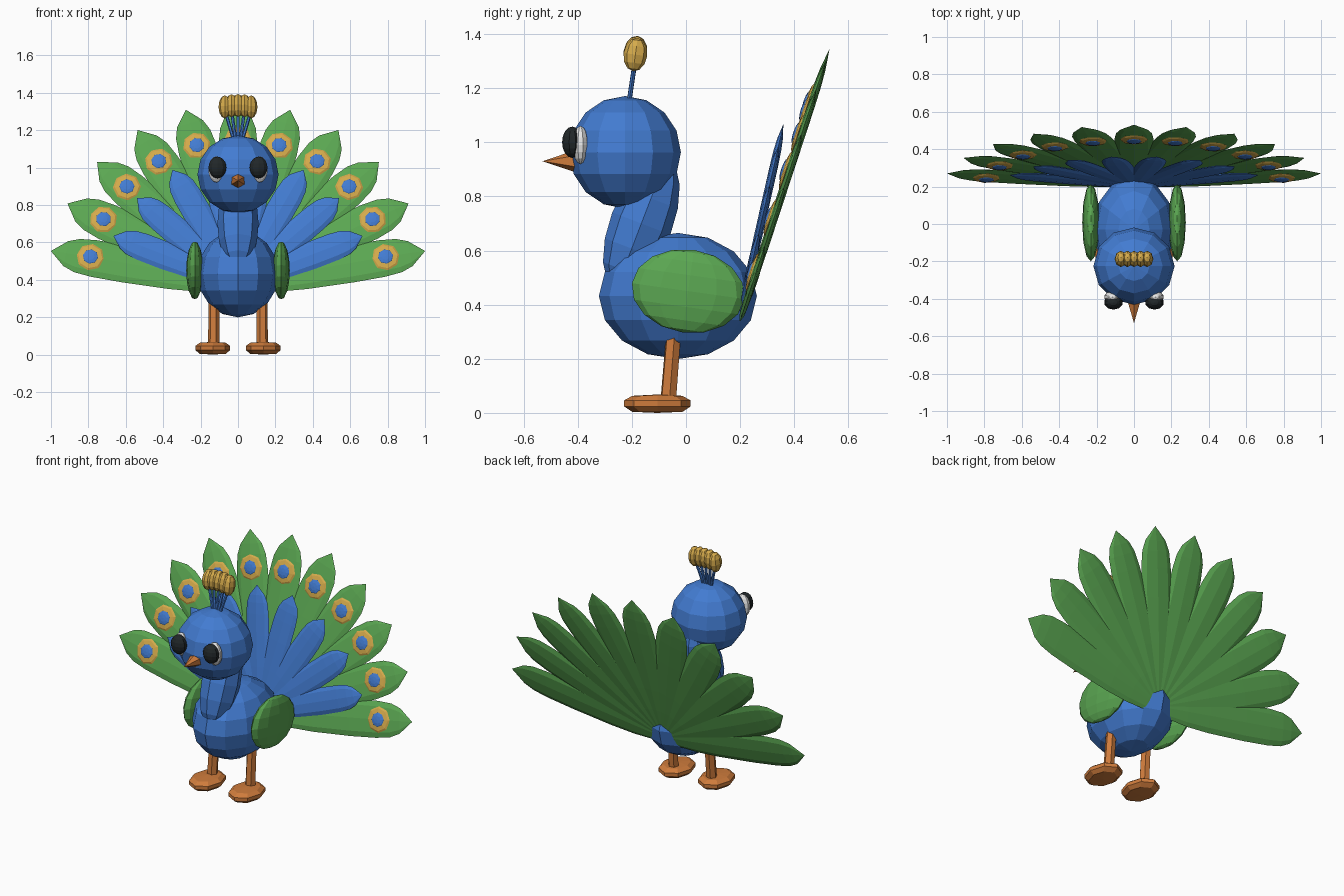
import bpy, bmesh, math
from mathutils import Matrix, Vector

if "Cube" in bpy.data.objects:
    bpy.data.objects.remove(bpy.data.objects["Cube"])


def material(name, rgb):
    m = bpy.data.materials.new(name)
    m.diffuse_color = (*rgb, 1)
    m.use_nodes = True
    m.node_tree.nodes["Principled BSDF"].inputs["Base Color"].default_value = m.diffuse_color
    return m


BLUE = material("blue", (0.055, 0.20, 0.64))
GREEN = material("green", (0.105, 0.39, 0.085))
GOLD = material("gold", (0.66, 0.40, 0.07))
ORANGE = material("orange", (0.62, 0.20, 0.045))
BLACK = material("black", (0.015, 0.02, 0.022))
WHITE = material("white", (0.85, 0.85, 0.85))


def finish(name, bm, mat, matrix):
    bmesh.ops.recalc_face_normals(bm, faces=bm.faces)
    me = bpy.data.meshes.new(name)
    bm.to_mesh(me)
    bm.free()
    me.transform(matrix)
    me.materials.append(mat)
    ob = bpy.data.objects.new(name, me)
    bpy.context.collection.objects.link(ob)
    return ob


def ball(name, loc, size, mat, seg=12, rings=8, rot=Matrix(), parent=Matrix()):
    """Faceted ellipsoid; size holds the three half axes."""
    bm = bmesh.new()
    bmesh.ops.create_uvsphere(bm, u_segments=seg, v_segments=rings, radius=1)
    mx = parent @ Matrix.Translation(loc) @ rot @ Matrix.Diagonal((*size, 1))
    return finish(name, bm, mat, mx)


def loft(name, rings, mat, sides=8, matrix=Matrix()):
    """Elliptical rings (z, half_x, half_y) stacked along z; zero radius closes to a point."""
    bm = bmesh.new()
    loops = []
    for z, rx, ry in rings:
        if rx == 0:
            loops.append([bm.verts.new((0, 0, z))])
        else:
            loops.append([bm.verts.new((rx * math.cos(t), ry * math.sin(t), z))
                          for t in (2 * math.pi * i / sides for i in range(sides))])
    for a, b in zip(loops, loops[1:]):
        for i in range(sides):
            j = (i + 1) % sides
            if len(a) == 1:
                bm.faces.new((a[0], b[j], b[i]))
            elif len(b) == 1:
                bm.faces.new((a[i], a[j], b[0]))
            else:
                bm.faces.new((a[i], a[j], b[j], b[i]))
    for end in (loops[0], loops[-1]):
        if len(end) > 1:
            bm.faces.new(end)
    return finish(name, bm, mat, matrix)


def rod(name, p, q, r0, r1, mat, sides=6):
    p, q = Vector(p), Vector(q)
    turn = (q - p).to_track_quat('Z', 'Y').to_matrix().to_4x4()
    return loft(name, [(0, r0, r0), ((q - p).length, r1, r1)], mat, sides,
                Matrix.Translation(p) @ turn)


# Body, neck and head
ball("body", (0, -0.03, 0.432), (0.217, 0.292, 0.233), BLUE)
ball("neck", (0, -0.165, 0.70), (0.11, 0.115, 0.26), BLUE, 8, 8,
     Matrix.Rotation(math.radians(-21), 4, 'X'))
ball("head", (0, -0.225, 0.963), (0.217, 0.206, 0.208), BLUE)

# Beak: six-sided cone pointing forward
loft("beak", [(0, 0.054, 0.054), (0.16, 0, 0)], ORANGE, 6,
     Matrix.Translation((0, -0.37, 0.93)) @ Matrix.Rotation(math.pi / 2, 4, 'X')
     @ Matrix.Rotation(math.pi / 6, 4, 'Z'))

# Paired parts
for side, s in (("left", -1), ("right", 1)):
    ball(side + "_eye_white", (s * 0.115, -0.39, 0.99), (0.046, 0.03, 0.07), WHITE, 10, 8)
    ball(side + "_eye", (s * 0.11, -0.42, 1.0), (0.05, 0.038, 0.058), BLACK, 10, 8)
    ball(side + "_wing", (s * 0.231, 0.008, 0.45), (0.046, 0.21, 0.154), GREEN, 12, 8,
         Matrix.Rotation(math.radians(-8), 4, 'X'))
    rod(side + "_leg", (s * 0.13, -0.066, 0.04), (s * 0.127, -0.044, 0.32), 0.031, 0.029, ORANGE)
    loft(side + "_foot", [(0, 0, 0), (0.004, 0.07, 0.093), (0.024, 0.093, 0.123),
                          (0.046, 0.093, 0.123), (0.063, 0.07, 0.093), (0.068, 0, 0)],
         ORANGE, 8, Matrix.Translation((s * 0.135, -0.106, 0)))

# Crest: five stalks fanning out to gold tips
for i in range(-2, 3):
    rod(f"crest_stalk_{i + 3}", (i * 0.008, -0.215, 1.12),
        (i * 0.034, -0.188, 1.30), 0.009, 0.009, BLUE)
    ball(f"crest_tip_{i + 3}", (i * 0.035, -0.187, 1.332 - 0.002 * i * i),
         (0.034, 0.044, 0.062), GOLD, 8, 6, Matrix.Rotation(math.radians(-8), 4, 'X'))

# Feather outline: fraction of length, fraction of half width
OUTLINE = [(0, 0.35), (0.08, 0.6), (0.2, 0.82), (0.35, 0.95), (0.6, 1.03),
           (0.77, 1.02), (0.86, 0.93), (0.92, 0.7), (1, 0)]


def feather(name, length, width, thick, mat, mx):
    loft(name, [(f * length, w * width, w * thick) for f, w in OUTLINE], mat, 8, mx)


def fan(pivot, tilt, angle):
    return (Matrix.Translation(pivot) @ Matrix.Rotation(-math.radians(tilt), 4, 'X')
            @ Matrix.Rotation(math.radians(angle), 4, 'Y'))


# Outer tail: eleven green feathers, each with an eyespot
flat = Matrix.Rotation(math.pi / 2, 4, 'X')
for i in range(11):
    mx = fan((0, 0.213, 0.38), 18.2, (i - 5) * 15.93)
    feather(f"tail_feather_{i + 1}", 1.017, 0.102, 0.015, GREEN, mx)
    ball(f"eyespot_ring_{i + 1}", (0, -0.013, 0.802), (0.075, 0.075, 0.012), GOLD, 8, 6, flat, mx)
    ball(f"eyespot_centre_{i + 1}", (0, -0.021, 0.802), (0.043, 0.043, 0.010), BLUE, 8, 6, flat, mx)

# Inner tail: eight shorter blue feathers in front
for i in range(8):
    feather(f"inner_feather_{i + 1}", 0.715, 0.074, 0.015, BLUE,
            fan((0, 0.205, 0.38), 12.7, (i - 3.5) * 19.6))
